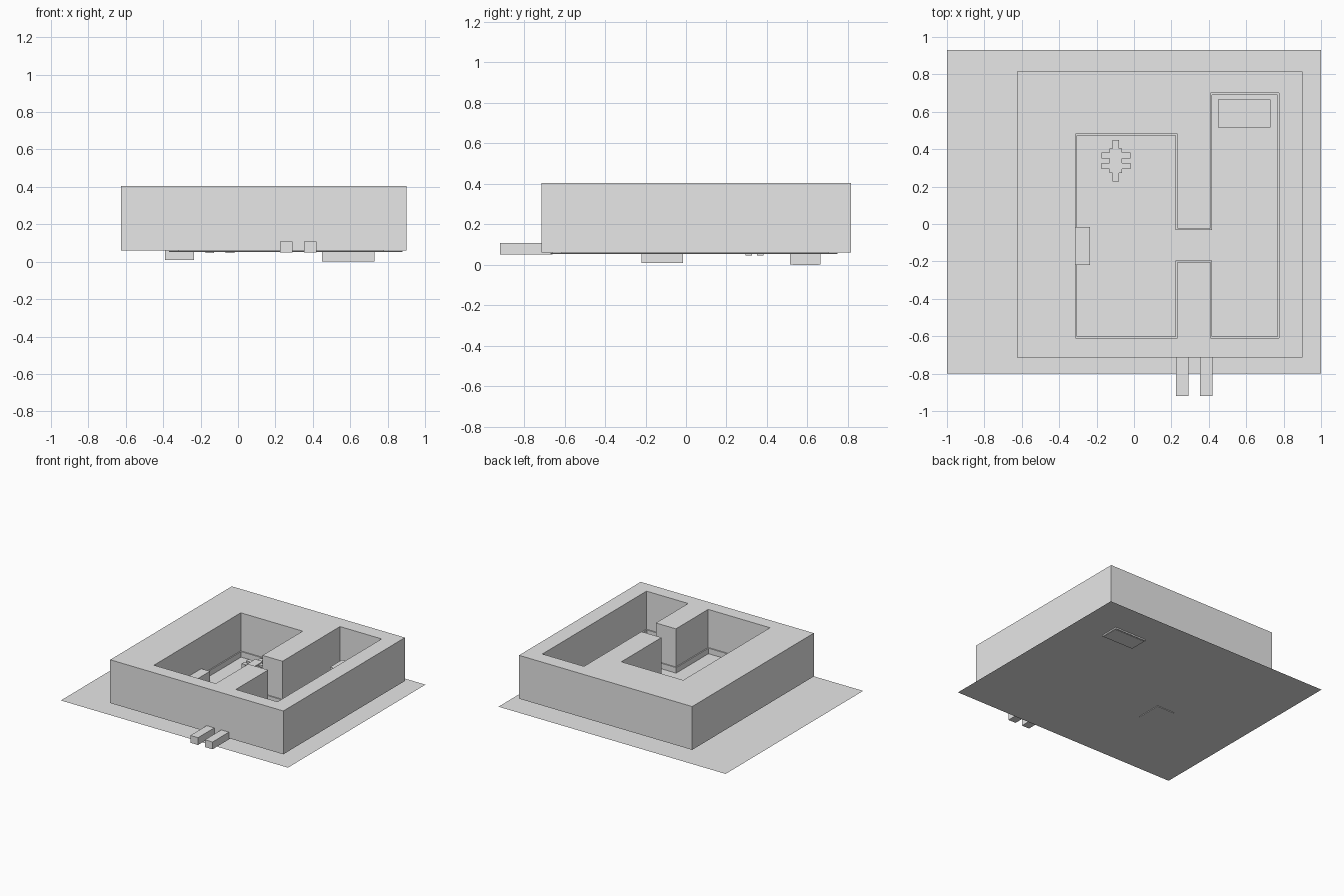
import bpy, bmesh

if "Cube" in bpy.data.objects:
    bpy.data.objects.remove(bpy.data.objects["Cube"])

grey = bpy.data.materials.new("light_grey")
grey.diffuse_color = (0.8, 0.8, 0.8, 1)
grey.use_nodes = True
grey.node_tree.nodes["Principled BSDF"].inputs["Base Color"].default_value = grey.diffuse_color


def link(name, bm):
    me = bpy.data.meshes.new(name)
    bm.to_mesh(me)
    bm.free()
    me.materials.append(grey)
    ob = bpy.data.objects.new(name, me)
    bpy.context.scene.collection.objects.link(ob)
    return ob


def box(name, x, y, z):
    bm = bmesh.new()
    bmesh.ops.create_cube(bm, size=1)
    for v in bm.verts:
        v.co = [r[0] if c < 0 else r[1] for c, r in zip(v.co, (x, y, z))]
    return link(name, bm)


def prism_with_hole(name, outer, inner, z0, z1):
    """Fill between two outlines and extrude upward."""
    bm = bmesh.new()
    edges = []
    for loop in (outer, inner):
        vs = [bm.verts.new((x, y, z0)) for x, y in loop]
        edges += [bm.edges.new((a, b)) for a, b in zip(vs, vs[1:] + vs[:1])]
    bmesh.ops.triangle_fill(bm, edges=edges, use_beauty=True, normal=(0, 0, 1))
    ext = bmesh.ops.extrude_face_region(bm, geom=bm.faces[:], use_keep_orig=True)
    for v in ext["geom"]:
        if isinstance(v, bmesh.types.BMVert):
            v.co.z = z1
    bmesh.ops.recalc_face_normals(bm, faces=bm.faces[:])
    return link(name, bm)


def rooms(d):
    """Outline of the two joined rooms, shrunk inward by d."""
    l, r, f = -0.313 + d, 0.775 - d, -0.61 + d
    pl, pr = 0.232 - d, 0.408 + d
    p0, p1 = -0.204 + d, -0.023 - d
    bl, br = 0.482 - d, 0.70 - d
    return [(l, f), (pl, f), (pl, p0), (pr, p0), (pr, f), (r, f),
            (r, br), (pr, br), (pr, p1), (pl, p1), (pl, bl), (l, bl)]


# Ground sheet
bm = bmesh.new()
bm.faces.new([bm.verts.new((x, y, 0.013)) for x, y in
              ((-1, -0.80), (1, -0.80), (1, 0.93), (-1, 0.93))])
link("ground_sheet", bm)

# Thick walls around the rooms, floor and skirting
outer = [(-0.625, -0.715), (0.90, -0.715), (0.90, 0.815), (-0.625, 0.815)]
prism_with_hole("walls", outer, rooms(0), 0.06, 0.405)
box("floor", (-0.37, 0.88), (-0.67, 0.75), (0.053, 0.058))
prism_with_hole("skirting", rooms(-0.005), rooms(0.009), 0.055, 0.102)

# Raised blocks in the rooms
box("left_hearth", (-0.39, -0.236), (-0.22, -0.015), (0.008, 0.15))
box("counter_body", (0.455, 0.725), (0.53, 0.655), (0.0, 0.145))
box("counter_top", (0.45, 0.73), (0.515, 0.665), (0.145, 0.165))
box("counter_plinth", (0.45, 0.73), (0.515, 0.665), (0.002, 0.062))

# Entrance side walls
for i, x in enumerate((0.225, 0.353)):
    box(f"entrance_wall_{i}", (x, x + 0.067), (-0.92, -0.66), (0.05, 0.108))

# Dining table and six chairs
tx, ty = -0.097, 0.338
box("table", (tx - 0.034, tx + 0.034), (ty - 0.066, ty + 0.066), (0.055, 0.115))
seats = [(sx * 0.054, sy * 0.029, 0.024, 0.016, 0.046)
         for sx in (-1, 1) for sy in (-1, 1)]
seats += [(0, sy * 0.087, 0.017, 0.024, 0.056) for sy in (-1, 1)]
for i, (dx, dy, hx, hy, z) in enumerate(seats):
    x, y = tx + dx, ty + dy
    box(f"chair_{i}", (x - hx, x + hx), (y - hy, y + hy), (z, 0.11))
